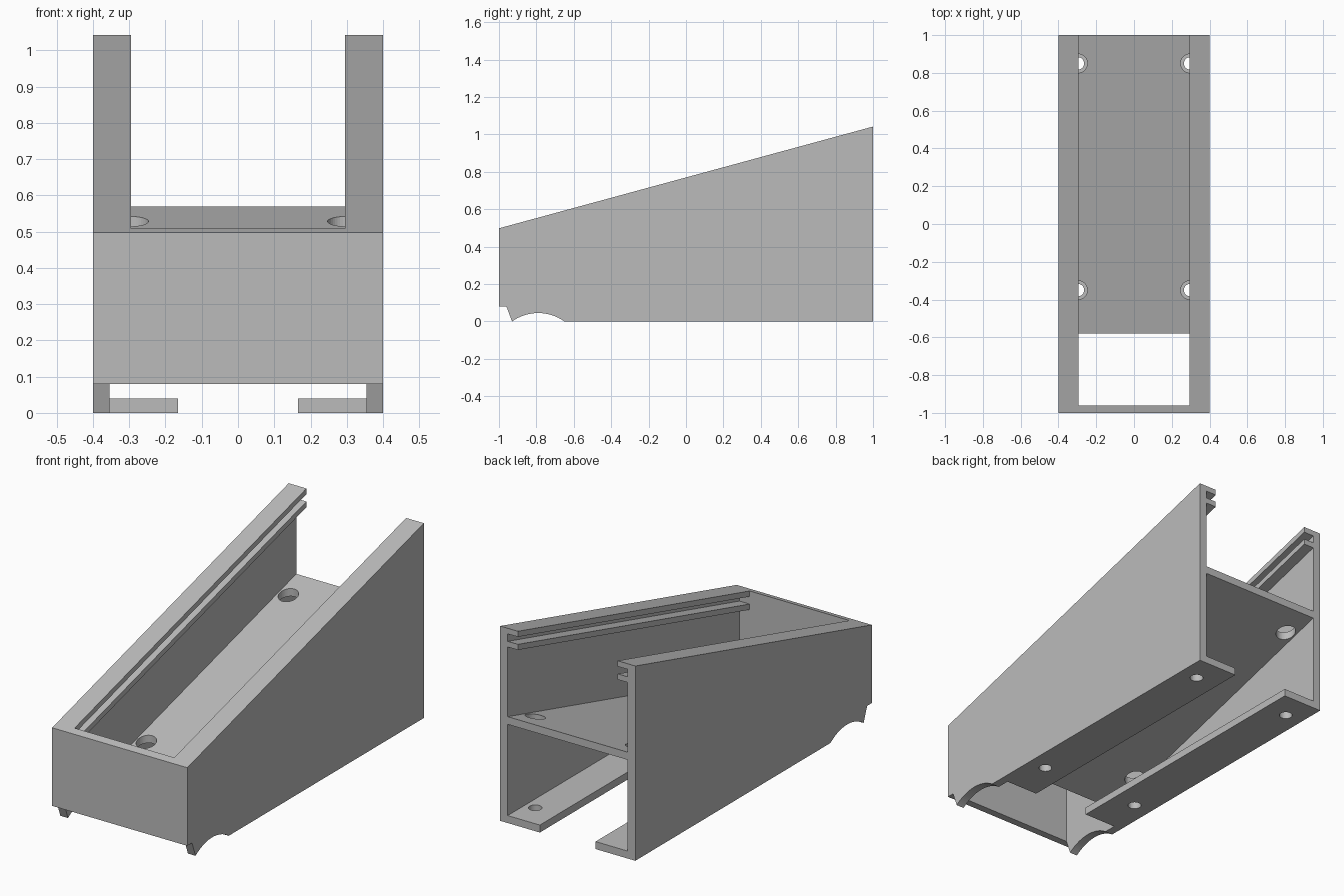
import bpy
import bmesh
import math
from mathutils import Matrix

cube = bpy.data.objects.get("Cube")
if cube:
    bpy.data.objects.remove(cube, do_unlink=True)

GREY = (0.5, 0.5, 0.5, 1.0)
grey = bpy.data.materials.new("plain grey")
grey.use_nodes = True
grey.diffuse_color = GREY
grey.node_tree.nodes["Principled BSDF"].inputs["Base Color"].default_value = GREY

OUT, IN, LIP = 0.4, 0.355, 0.295      # outer wall, inner wall, rail edge in x
BACK, FRONT, INFRONT = 1.0, -1.0, -0.96
SHELF_FRONT = -0.58


def top(y, drop=0.0):
    """Height of the sloping top edge, lowered by drop."""
    return 0.77 + 0.272 * y - drop


def finish(name, bm):
    bmesh.ops.recalc_face_normals(bm, faces=bm.faces)
    mesh = bpy.data.meshes.new(name)
    bm.to_mesh(mesh)
    bm.free()
    mesh.materials.append(grey)
    obj = bpy.data.objects.new(name, mesh)
    bpy.context.collection.objects.link(obj)
    return obj


def prism(name, profile, x0, x1):
    """Extrude a side profile of (y, z) points from x0 to x1."""
    bm = bmesh.new()
    face = bm.faces.new([bm.verts.new((x0, y, z)) for y, z in profile])
    ext = bmesh.ops.extrude_face_region(bm, geom=[face])
    moved = [v for v in ext["geom"] if isinstance(v, bmesh.types.BMVert)]
    bmesh.ops.translate(bm, verts=moved, vec=(x1 - x0, 0, 0))
    return finish(name, bm)


def strip(y0, y1, upper, lower):
    """Sloping band parallel to the top edge."""
    return [(y0, top(y0, upper)), (y1, top(y1, upper)),
            (y1, top(y1, lower)), (y0, top(y0, lower))]


def drill(obj, radius, z0, z1):
    """Bore the four vertical screw holes."""
    bm = bmesh.new()
    for x in (-0.297, 0.297):
        for y in (-0.35, 0.85):
            bmesh.ops.create_cone(bm, cap_ends=True, segments=40, radius1=radius,
                                  radius2=radius, depth=z1 - z0,
                                  matrix=Matrix.Translation((x, y, (z0 + z1) / 2)))
    cutter = finish("hole_cutter", bm)
    cutter.hide_render = True
    mod = obj.modifiers.new("holes", 'BOOLEAN')
    mod.operation, mod.solver, mod.object = 'DIFFERENCE', 'EXACT', cutter
    graph = bpy.context.evaluated_depsgraph_get()
    mesh = bpy.data.meshes.new_from_object(obj.evaluated_get(graph))
    obj.modifiers.clear()
    obj.data = mesh
    bpy.data.objects.remove(cutter, do_unlink=True)


# Side wall outline with a small front foot and an arched notch
half, rise, mid = 0.14, 0.045, -0.79
radius = (half ** 2 + rise ** 2) / (2 * rise)
sweep = math.asin(half / radius)
arch = []
for i in range(25):
    a = sweep * (1 - i / 12)
    arch.append((mid + radius * math.sin(a), rise - radius + radius * math.cos(a)))
wall = [(FRONT, top(FRONT)), (BACK, top(BACK)), (BACK, 0)] + arch
wall += [(INFRONT, 0.08), (FRONT, 0.08)]

for side, s in (("left", 1), ("right", -1)):
    prism(side + "_wall", wall, s * IN, s * OUT)
    # Twin rails forming the sliding groove
    prism(side + "_top_rail", strip(INFRONT, BACK, 0, 0.03), s * LIP, s * IN)
    prism(side + "_lower_rail", strip(INFRONT, BACK, 0.07, 0.1), s * LIP, s * IN)
    # Base flange with screw holes
    base = [(SHELF_FRONT, 0), (BACK, 0), (BACK, 0.04), (SHELF_FRONT, 0.04)]
    drill(prism(side + "_base_flange", base, s * 0.165, s * IN), 0.033, -0.1, 0.07)

# Front panel closing the channel
prism("front_panel", [(FRONT, 0.08), (INFRONT, 0.08),
                      (INFRONT, top(INFRONT)), (FRONT, top(FRONT))], -IN, IN)

# Sloping shelf with wide access holes
shelf = prism("sloping_shelf", strip(SHELF_FRONT, BACK, 0.473, 0.514), -IN, IN)
drill(shelf, 0.05, 0.06, 0.8)
